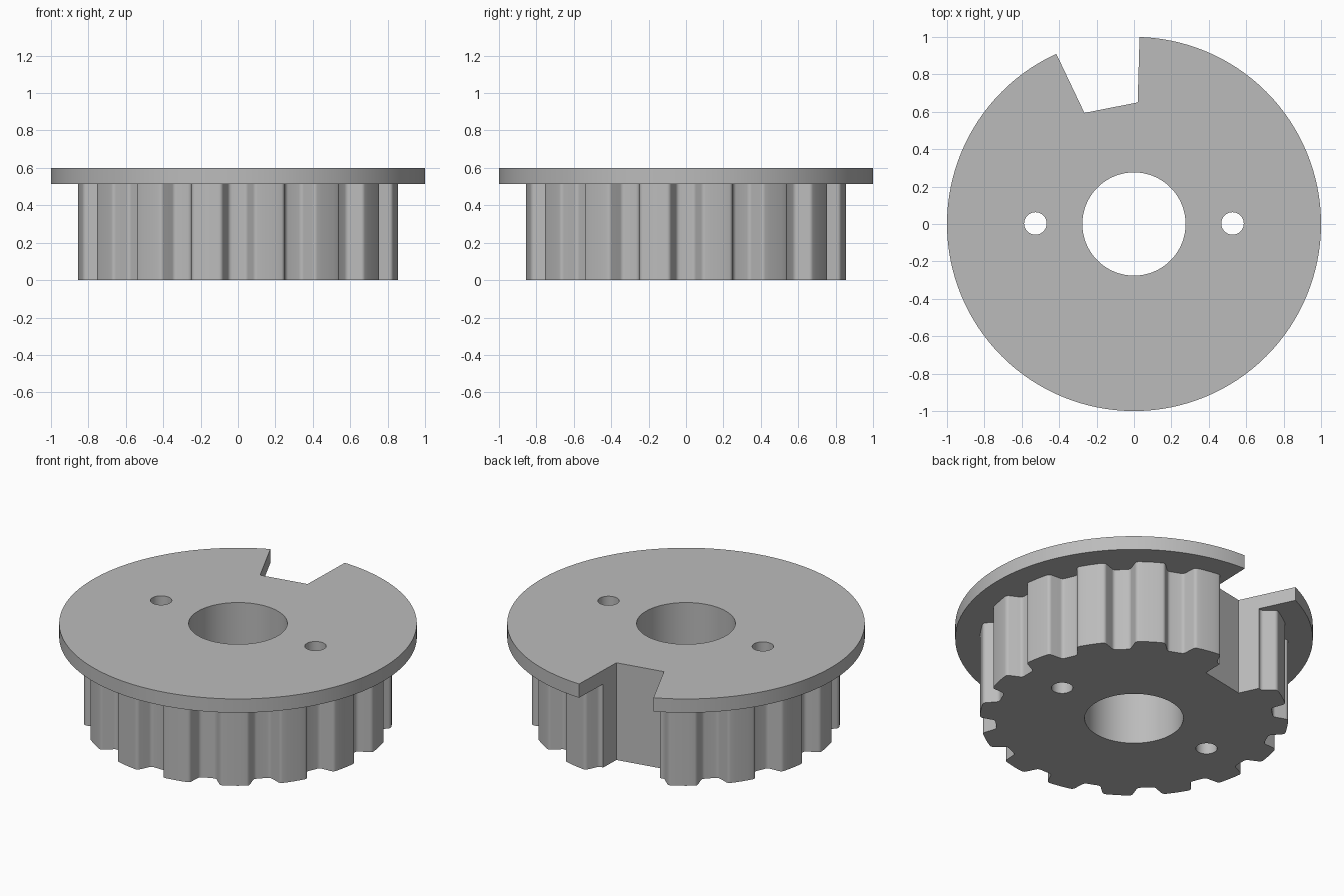
import bpy
import bmesh
from math import sin, cos, pi, radians

if "Cube" in bpy.data.objects:
    bpy.data.objects.remove(bpy.data.objects["Cube"])

TEETH = 16
BODY_R = 0.862
SPLIT_Z, TOP_Z = 0.515, 0.6

grey = bpy.data.materials.new("plain grey")
grey.use_nodes = True
grey.diffuse_color = (0.5, 0.5, 0.5, 1)
grey.node_tree.nodes["Principled BSDF"].inputs["Base Color"].default_value = grey.diffuse_color


def circle(radius, steps, x=0.0, y=0.0):
    return [(x + radius * cos(2 * pi * i / steps), y + radius * sin(2 * pi * i / steps))
            for i in range(steps)]


def prism(name, outline, z0, z1):
    """Extrude a closed outline from z0 to z1."""
    bm = bmesh.new()
    face = bm.faces.new([bm.verts.new((x, y, z0)) for x, y in outline])
    side = bmesh.ops.extrude_face_region(bm, geom=[face])
    top = [v for v in side["geom"] if isinstance(v, bmesh.types.BMVert)]
    bmesh.ops.translate(bm, verts=top, vec=(0, 0, z1 - z0))
    bmesh.ops.recalc_face_normals(bm, faces=bm.faces)
    mesh = bpy.data.meshes.new(name)
    bm.to_mesh(mesh)
    bm.free()
    mesh.materials.append(grey)
    obj = bpy.data.objects.new(name, mesh)
    bpy.context.collection.objects.link(obj)
    return obj


# Half of one groove: sideways offset and depth, rounded at lip and root
half_groove = [(0.1037, 0), (0.0964, 0.001), (0.0898, 0.0041), (0.0843, 0.0088),
               (0.0802, 0.015), (0.0539, 0.0714), (0.0499, 0.0776), (0.0444, 0.0823),
               (0.0378, 0.0853), (0.0304, 0.0864)]
groove = [(-u, d) for u, d in half_groove] + half_groove[::-1]


def toothed_outline():
    points = []
    for k in range(TEETH):
        a = 2 * pi * k / TEETH
        for u, d in groove:
            r = (BODY_R ** 2 - u * u) ** 0.5 - d
            points.append((r * cos(a) - u * sin(a), r * sin(a) + u * cos(a)))
        # Rounded crown of the tooth that follows the groove
        lip = 0.1205
        for i in range(1, 5):
            t = a + lip + (2 * pi / TEETH - 2 * lip) * i / 5
            points.append((BODY_R * cos(t), BODY_R * sin(t)))
    return points


toothed_body = prism("toothed_body", toothed_outline(), 0, SPLIT_Z)
flange = prism("flange", circle(1.0, 128), SPLIT_Z, TOP_Z)

# Cutters: bore, two pin holes and the wedge notch at the back
notch = [(-0.265, 0.594), (0.02, 0.65), (0.035, 1.175), (-0.535, 1.161)]
cutters = [
    prism("bore_cutter", circle(0.276, 96), -0.2, 0.8),
    prism("left_pin_cutter", circle(0.06, 40, 0.527, 0.003), -0.2, 0.8),
    prism("right_pin_cutter", circle(0.06, 40, -0.527, 0.003), -0.2, 0.8),
    prism("notch_cutter", notch, -0.2, 0.8),
]
for cutter in cutters:
    cutter.hide_render = True

for part in (toothed_body, flange):
    bpy.context.view_layer.objects.active = part
    for cutter in cutters:
        mod = part.modifiers.new(cutter.name, 'BOOLEAN')
        mod.operation = 'DIFFERENCE'
        mod.solver = 'EXACT'
        mod.object = cutter
        bpy.ops.object.modifier_apply(modifier=mod.name)

for cutter in cutters:
    bpy.data.objects.remove(cutter)

# Smooth the curved walls, keep the rims and notch corners sharp
for part in (toothed_body, flange):
    bpy.ops.object.select_all(action='DESELECT')
    part.select_set(True)
    bpy.context.view_layer.objects.active = part
    bpy.ops.object.shade_smooth_by_angle(angle=radians(30))
